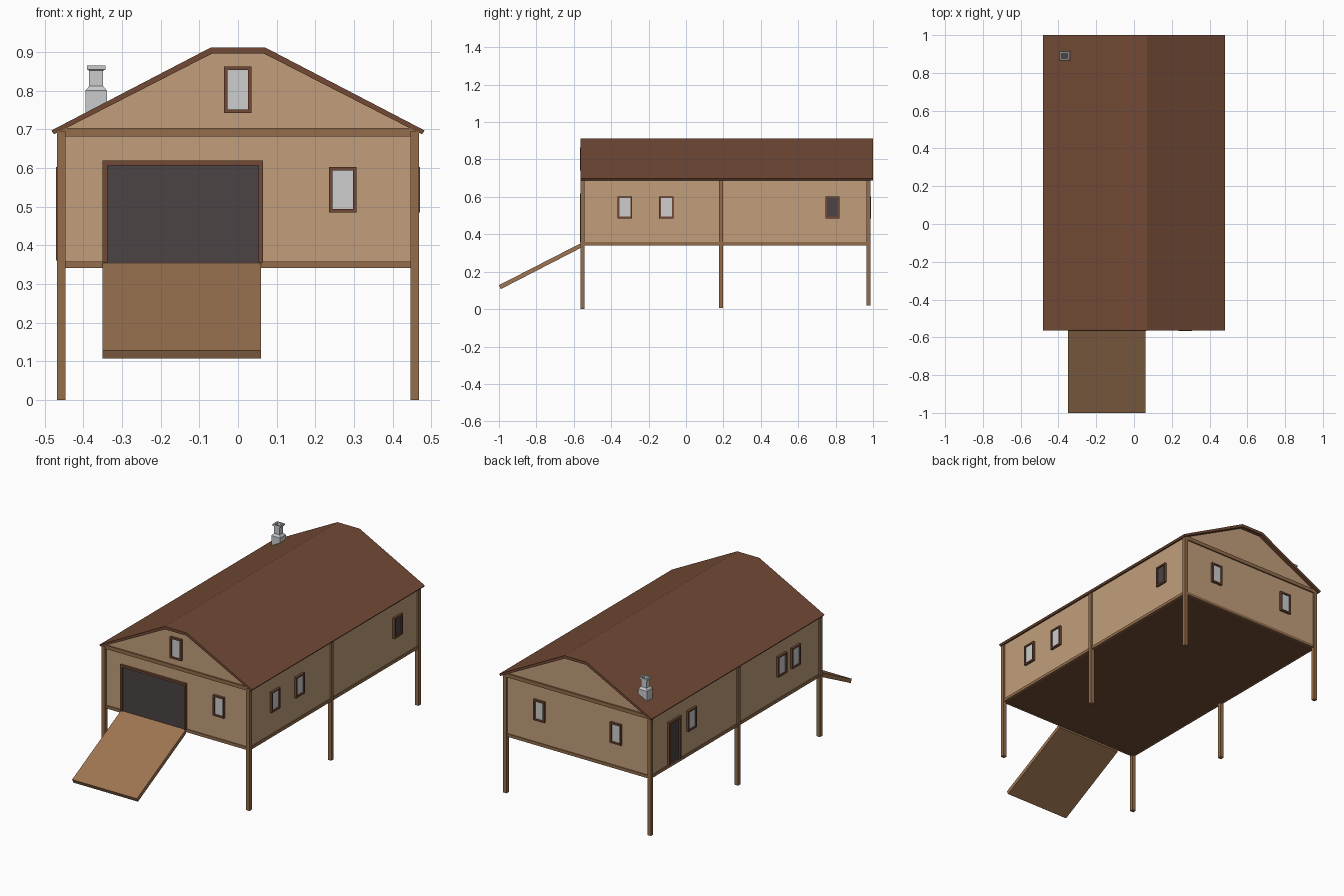
import bpy

if "Cube" in bpy.data.objects:
    bpy.data.objects.remove(bpy.data.objects["Cube"])


def mat(name, r, g, b):
    def lin(c):
        c /= 255
        return c / 12.92 if c <= 0.04045 else ((c + 0.055) / 1.055) ** 2.4
    m = bpy.data.materials.new(name)
    m.diffuse_color = (lin(r), lin(g), lin(b), 1)
    m.use_nodes = True
    m.node_tree.nodes["Principled BSDF"].inputs["Base Color"].default_value = m.diffuse_color
    return m


WALL = mat("tan wall", 194, 159, 123)
WOOD = mat("post wood", 148, 109, 75)
RAMP = mat("ramp wood", 158, 117, 82)
ROOF = mat("roof brown", 114, 74, 53)
GLASS = mat("pale glass", 205, 205, 206)
DARK = mat("dark opening", 76, 67, 68)
METAL = mat("chimney grey", 200, 203, 205)

CUBE = [(0, 2, 3, 1), (4, 5, 7, 6), (0, 1, 5, 4), (2, 6, 7, 3), (0, 4, 6, 2), (1, 3, 7, 5)]


def mesh(name, verts, faces, m):
    me = bpy.data.meshes.new(name)
    me.from_pydata(verts, [], faces)
    me.materials.append(m)
    ob = bpy.data.objects.new(name, me)
    bpy.context.collection.objects.link(ob)
    # make normals consistent and outward
    import bmesh
    bm = bmesh.new()
    bm.from_mesh(me)
    bmesh.ops.recalc_face_normals(bm, faces=bm.faces)
    bm.to_mesh(me)
    bm.free()
    return ob


def boxes(name, spans, m, place=lambda p: p):
    """One object from several boxes, each (x0, x1, y0, y1, z0, z1)."""
    vs, fs = [], []
    for x0, x1, y0, y1, z0, z1 in spans:
        n = len(vs)
        vs += [place((x, y, z)) for z in (z0, z1) for y in (y0, y1) for x in (x0, x1)]
        fs += [tuple(i + n for i in f) for f in CUBE]
    return mesh(name, vs, fs, m)


def extrude(name, profile, a0, a1, m, axis="y"):
    """Extrude a closed outline along y (outline x,z) or x (outline y,z)."""
    n = len(profile)
    vs = [(p, a, q) if axis == "y" else (a, p, q) for a in (a0, a1) for p, q in profile]
    fs = [tuple(range(n)), tuple(range(n, 2 * n))]
    fs += [(i, (i + 1) % n, (i + 1) % n + n, i + n) for i in range(n)]
    return mesh(name, vs, fs, m)


def mirrored(half):
    return half + [(-x, z) for x, z in reversed(half)]


WX, Y0, Y1 = 0.458, -0.553, 0.977   # wall planes

# walls and gables in one prism, floor underneath
extrude("walls", mirrored([(WX, 0.35), (WX, 0.698), (0.069, 0.9)]), Y0, Y1, WALL)
boxes("floor", [(-0.46, 0.46, -0.556, 0.98, 0.342, 0.351)], ROOF)

# roof shell: right outline, then back along the underside
outer = [(0.483, 0.697), (0.07, 0.912)]
inner = [(0.476, 0.687), (0.067, 0.896)]
outline = outer + [(-x, z) for x, z in reversed(outer)]
under = [(-x, z) for x, z in inner] + list(reversed(inner))
n = 4
under = list(reversed(under))  # right eave to left eave
vs = [(x, y, z) for y in (-0.563, 1.0) for x, z in outline + under]
fs = []
for i in range(3):
    fs += [(i, i + 1, i + 9, i + 8), (i + 4, i + 5, i + 13, i + 12),
           (i, i + 1, i + 5, i + 4), (i + 8, i + 9, i + 13, i + 12)]
fs += [(0, 4, 12, 8), (3, 7, 15, 11)]
under_right = [inner[0], inner[1], (-inner[1][0], inner[1][1]), (-inner[0][0], inner[0][1])]
vs = [(x, y, z) for y in (-0.563, 1.0) for x, z in outline + under_right]
mesh("roof", vs, fs, ROOF)

# posts, mirrored left and right
for label, y, z in (("front", -0.5535, 0), ("middle", 0.1865, 0.005), ("back", 0.9755, 0.018)):
    for side, s in (("left", -1), ("right", 1)):
        x0, x1 = sorted((s * 0.446, s * 0.468))
        boxes(label + "_post_" + side, [(x0, x1, y - 0.0105, y + 0.0105, z, 0.695)], WOOD)

# horizontal beams round the base and across both gables
boxes("base_beams", [(-0.463, 0.463, -0.558, -0.545, 0.341, 0.358),
                     (-0.463, 0.463, 0.97, 0.982, 0.341, 0.358),
                     (-0.463, -0.45, Y0, Y1, 0.341, 0.358),
                     (0.45, 0.463, Y0, Y1, 0.341, 0.358)], WOOD)
boxes("gable_beams", [(-0.463, 0.463, -0.56, -0.545, 0.682, 0.703),
                      (-0.463, 0.463, 0.97, 0.985, 0.682, 0.703)], WOOD)

# wall placement: local (u along wall, d outward, z) to world
FACE = {
    "front": lambda p: (p[0], Y0 - p[1], p[2]),
    "back": lambda p: (p[0], Y1 + p[1], p[2]),
    "left": lambda p: (-WX - p[1], p[0], p[2]),
    "right": lambda p: (WX + p[1], p[0], p[2]),
}


def opening(name, face, u0, u1, z0, z1, m, w=0.009, sill=True):
    b = z0 + (w if sill else 0)
    bars = [(u0, u0 + w, -0.004, 0.013, z0, z1), (u1 - w, u1, -0.004, 0.013, z0, z1),
            (u0 + w, u1 - w, -0.004, 0.013, z1 - w, z1)]
    if sill:
        bars.append((u0 + w, u1 - w, -0.004, 0.013, z0, b))
    boxes(name + "_frame", bars, ROOF, FACE[face])
    boxes(name + "_pane", [(u0 + w, u1 - w, -0.001, 0.006, b, z1 - w)], m, FACE[face])


# big front doorway and side door
opening("front_doorway", "front", -0.35, 0.065, 0.355, 0.619, DARK, 0.012, False)
opening("side_door", "left", 0.713, 0.82, 0.36, 0.603, DARK, 0.011, False)

# windows
opening("gable_window", "front", -0.036, 0.035, 0.742, 0.863, GLASS)
for i, (face, u0, u1, m) in enumerate((
        ("front", 0.236, 0.306, GLASS),
        ("right", -0.365, -0.289, GLASS), ("right", -0.144, -0.067, GLASS),
        ("right", 0.745, 0.82, DARK),
        ("left", -0.367, -0.292, GLASS), ("left", -0.243, -0.166, GLASS),
        ("left", 0.572, 0.648, GLASS),
        ("back", -0.28, -0.21, GLASS), ("back", 0.205, 0.275, GLASS))):
    opening("window_%d" % (i + 1), face, u0, u1, 0.485, 0.603, m)

# ramp sloping down from the doorway
extrude("ramp", [(-0.555, 0.356), (-1.0, 0.128), (-0.99, 0.107), (-0.555, 0.331)],
        -0.35, 0.06, RAMP, "x")

# chimney: stacked square rings from base to cap, then down into the flue
CX, CY = -0.367, 0.891
rings = [(0.028, 0.72), (0.028, 0.8), (0.018, 0.812), (0.018, 0.852), (0.024, 0.855),
         (0.024, 0.865), (0.016, 0.865), (0.016, 0.845)]
vs = [(CX + a * r, CY + b * r * 0.9, z) for r, z in rings
      for a, b in ((-1, -1), (1, -1), (1, 1), (-1, 1))]
fs = [(4 * k + i, 4 * k + (i + 1) % 4, 4 * k + 4 + (i + 1) % 4, 4 * k + 4 + i)
      for k in range(len(rings) - 1) for i in range(4)]
fs += [(0, 1, 2, 3), tuple(range(len(vs) - 4, len(vs)))]
chimney = mesh("chimney", vs, fs, METAL)
chimney.data.materials.append(DARK)
chimney.data.polygons[len(fs) - 1].material_index = 1
